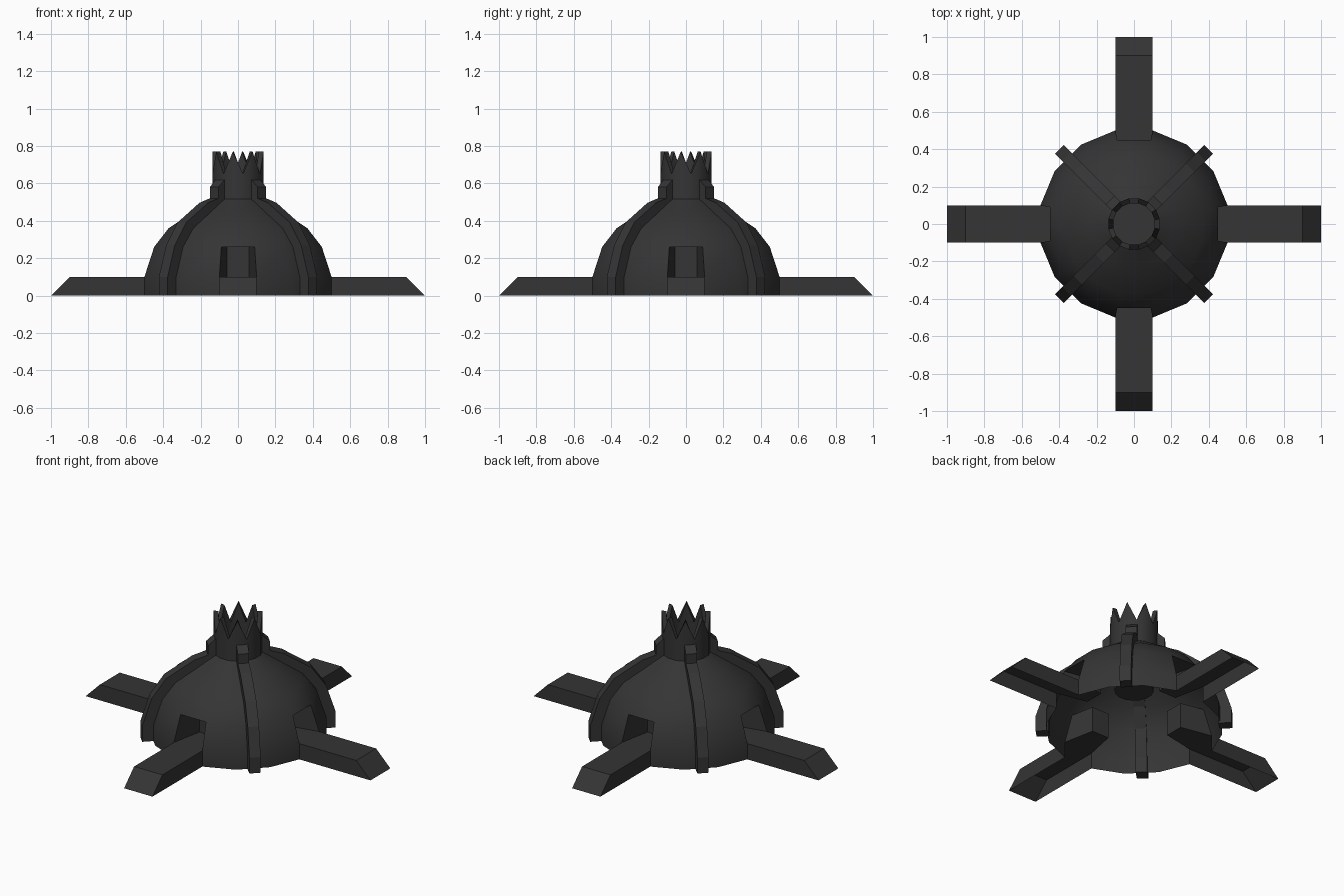
import bpy, bmesh
from math import cos, sin, radians, pi

if "Cube" in bpy.data.objects:
    bpy.data.objects.remove(bpy.data.objects["Cube"])

mat = bpy.data.materials.new("dark_grey")
mat.diffuse_color = (0.035, 0.035, 0.035, 1)
mat.use_nodes = True
mat.node_tree.nodes["Principled BSDF"].inputs["Base Color"].default_value = mat.diffuse_color


def finish(bm, name, smooth=False):
    bmesh.ops.recalc_face_normals(bm, faces=bm.faces)
    me = bpy.data.meshes.new(name)
    bm.to_mesh(me)
    bm.free()
    ob = bpy.data.objects.new(name, me)
    bpy.context.collection.objects.link(ob)
    me.materials.append(mat)
    if smooth:
        bpy.context.view_layer.objects.active = ob
        ob.select_set(True)
        bpy.ops.object.shade_smooth_by_angle(angle=radians(30))
        ob.select_set(False)
    return ob


def turn(p, a):
    # r = outward, t = sideways, z = up, turned to angle a
    r, t, z = p
    return (r * cos(a) - t * sin(a), r * sin(a) + t * cos(a), z)


# Dome shell, neck and toothed crown as one revolved sheet
N = 16
HALF = pi / N
PROFILE = [(.51, 0), (.51, .1), (.457, .26), (.378, .36), (.235, .452), (.14, .515),
           (.14, None), (.113, None), (.113, .257)]
bm = bmesh.new()
rings = []
for r, z in PROFILE:
    ring = []
    for k in range(N):
        a = HALF + 2 * HALF * k
        h = z if z is not None else (.77 if k % 2 else .65)
        ring.append(bm.verts.new((r * cos(a), r * sin(a), h)))
    rings.append(ring)
for i in range(len(rings) - 1):
    for k in range(N):
        if i < 2 and k % 4 == 3:      # openings for arms and alcoves
            continue
        n = (k + 1) % N
        bm.faces.new((rings[i][k], rings[i][n], rings[i + 1][n], rings[i + 1][k]))
bm.faces.new(rings[-1])
finish(bm, "dome_and_crown", True)

rx, tx = .51 * cos(HALF), .51 * sin(HALF)
ru, tu = .457 * cos(HALF), .457 * sin(HALF)

for q in range(4):
    a = q * pi / 2

    # Arm: open-bottomed trough with sloping tip
    bm = bmesh.new()
    v = [[bm.verts.new(turn(p, a)) for p in
          ((rx, s * tx, 0), (rx, s * tx, .1), (.9, s * tx, .1), (1, s * tx, 0))]
         for s in (-1, 1)]
    bm.faces.new(v[0])
    bm.faces.new(v[1])
    for i in (1, 2):
        bm.faces.new((v[0][i], v[0][i + 1], v[1][i + 1], v[1][i]))
    finish(bm, f"arm_{q + 1}")

    # Alcove tapering into the dome above the arm
    bm = bmesh.new()
    outer = [bm.verts.new(turn(p, a)) for p in
             ((rx, -tx, .1), (rx, tx, .1), (ru, tu, .26), (ru, -tu, .26))]
    inner = [bm.verts.new(turn(p, a)) for p in
             ((.3, -.06, .1), (.3, .06, .1), (.3, .06, .26), (.3, -.06, .26))]
    for i in range(4):
        j = (i + 1) % 4
        bm.faces.new((outer[i], outer[j], inner[j], inner[i]))
    bm.faces.new(inner)
    ob = finish(bm, f"alcove_{q + 1}")
    ob.data.flip_normals() if ob.data.polygons[4].normal.dot(turn((1, 0, 0), a)) < 0 else None

    # Rib following the dome profile, ending in a block on the neck
    b = a + pi / 4
    out = [(.565, 0), (.565, .1), (.51, .27), (.425, .39), (.26, .495), (.18, .52),
           (.18, .58), (.135, .62)]
    inn = [(.49, 0), (.49, .1), (.438, .26), (.36, .36), (.22, .45), (.135, .505),
           (.13, .56), (.13, .62)]
    bm = bmesh.new()
    rows = [[bm.verts.new(turn(p, b)) for p in
             ((o[0], -.033, o[1]), (o[0], .033, o[1]), (i[0], .033, i[1]), (i[0], -.033, i[1]))]
            for o, i in zip(out, inn)]
    for lo, hi in zip(rows, rows[1:]):
        for i in range(4):
            j = (i + 1) % 4
            bm.faces.new((lo[i], lo[j], hi[j], hi[i]))
    bm.faces.new(rows[0])
    bm.faces.new(rows[-1])
    finish(bm, f"rib_{q + 1}")
